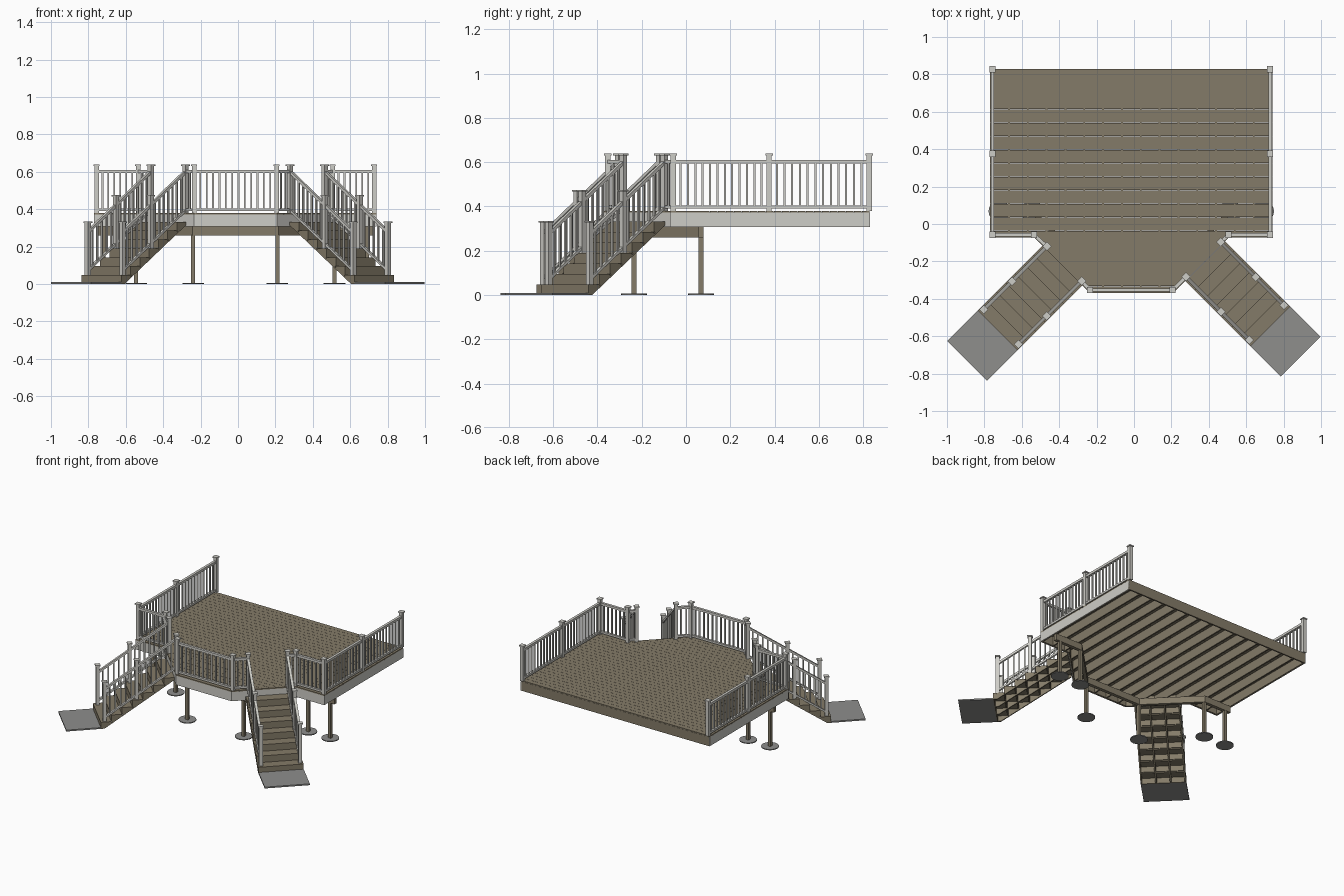
import bpy, bmesh, math
from mathutils import Vector as V

cube = bpy.data.objects.get("Cube")
if cube:
    bpy.data.objects.remove(cube)


def material(name, rgb):
    m = bpy.data.materials.new(name)
    lin = [((c / 255 + 0.055) / 1.055) ** 2.4 for c in rgb] + [1.0]
    m.diffuse_color = lin
    m.use_nodes = True
    m.node_tree.nodes["Principled BSDF"].inputs["Base Color"].default_value = lin
    return m


WOOD = material("brown_wood", (132, 123, 104))
TRIM = material("pale_grey_trim", (206, 205, 199))
STONE = material("grey_concrete", (142, 142, 140))

parts = {}


def part(name, mat):
    """Mesh under construction for a named part."""
    if name not in parts:
        parts[name] = (bmesh.new(), mat)
    return parts[name][0]


def prism(bm, pts, vec):
    """Extrude a planar polygon along a vector."""
    a = [bm.verts.new(V(p)) for p in pts]
    b = [bm.verts.new(V(p) + V(vec)) for p in pts]
    bm.faces.new(a)
    bm.faces.new(b[::-1])
    n = len(a)
    for i in range(n):
        bm.faces.new((a[i], b[i], b[(i + 1) % n], a[(i + 1) % n]))


def bar(bm, p, q, w, h):
    """Bar with plumb ends; p and q lie on the middle of its underside."""
    p, q = V(p), V(q)
    side = V((p.y - q.y, q.x - p.x, 0)).normalized() * (w / 2)
    prism(bm, [p - side, q - side, q + side, p + side], (0, 0, h))


def upright(bm, x, y, z0, z1, w, d):
    """Square upright turned to horizontal direction d."""
    c, e = V((x, y, z0)), V((d[0], d[1], 0)).normalized() * (w / 2)
    bar(bm, c - e, c + e, w, z1 - z0)


def strip(bm, path, o0, o1, z0, z1):
    """Mitred band following a path, between two sideways offsets."""
    pts = [V(p) for p in path]

    def offset(o):
        out = []
        for i, p in enumerate(pts):
            dirs = []
            if i > 0:
                dirs.append((p - pts[i - 1]).normalized())
            if i < len(pts) - 1:
                dirs.append((pts[i + 1] - p).normalized())
            ns = [V((-d.y, d.x)) for d in dirs]
            n = sum(ns, V((0, 0))).normalized()
            out.append(p + n * (o / n.dot(ns[0])))
        return out
    a, b = offset(o0), offset(o1)
    for i in range(len(pts) - 1):
        quad = [a[i], a[i + 1], b[i + 1], b[i]]
        prism(bm, [(p.x, p.y, z0) for p in quad], (0, 0, z1 - z0))


# Main levels and deck outline
CX, TOP, BOARD, LOW = -0.0145, 0.38, 0.008, 0.306
HALF, BACK, SHOULDER, FRONT = 0.755, 0.83, -0.072, -0.37


def half_width(y):
    return HALF if y >= SHOULDER else 0.592 + y


outline = [(CX - HALF, BACK), (CX - HALF, SHOULDER), (CX - 0.52, SHOULDER), (CX - 0.222, FRONT),
           (CX + 0.222, FRONT), (CX + 0.52, SHOULDER), (CX + HALF, SHOULDER), (CX + HALF, BACK)]

# Deck boards run across, with narrow gaps
bm = part("deck_boards", WOOD)
for start, end, count in ((SHOULDER, BACK, 25), (FRONT, SHOULDER, 8)):
    step = (end - start) / count
    for i in range(count):
        y0, y1 = start + i * step, start + (i + 1) * step - 0.0012
        h0, h1 = half_width(y0), half_width(y1)
        prism(bm, [(CX - h0, y0, TOP), (CX + h0, y0, TOP), (CX + h1, y1, TOP), (CX - h1, y1, TOP)],
              (0, 0, -BOARD))

# Frame: pale fascia on three sides, wooden rim inside and at the back, joists
strip(part("fascia", TRIM), outline, 0, 0.005, LOW, TOP - BOARD)
strip(part("rim_boards", WOOD), outline, 0.005, 0.014, LOW, TOP - BOARD)
bar(part("rim_boards", WOOD), (CX - HALF, BACK - 0.005, LOW), (CX + HALF, BACK - 0.005, LOW), 0.01, TOP - BOARD - LOW)
for i in range(1, 15):
    x = -HALF + i * 2 * HALF / 15
    y = -0.06 if abs(x) > 0.52 else max(FRONT, abs(x) - 0.592) + 0.014
    bar(part("joists", WOOD), (CX + x, y, LOW), (CX + x, BACK - 0.01, LOW), 0.0096, TOP - BOARD - LOW)

# Bearing beam on posts with round footings
stand = [(-0.705, 0.068), (-0.53, 0.068), (-0.225, -0.235), (0.225, -0.235), (0.53, 0.068), (0.705, 0.068)]
beam = [(-0.745, 0.068)] + stand[1:5] + [(0.745, 0.068)]
strip(part("bearing_beam", WOOD), [(CX + x, y) for x, y in beam], -0.012, 0.012, 0.26, LOW)
for x, y in stand:
    upright(part("support_posts", WOOD), CX + x, y, 0.005, 0.262, 0.021, (1, 0))
    ring = [(CX + x + 0.058 * math.cos(a), y + 0.058 * math.sin(a), 0)
            for a in (k * math.tau / 24 for k in range(24))]
    prism(part("footings", STONE), ring, (0, 0, 0.006))


def rail_post(name, x, y, z0, z1, d):
    bm = part(name + "_posts", TRIM)
    upright(bm, x, y, z0, z1 - 0.008, 0.024, d)
    upright(bm, x, y, z1 - 0.008, z1, 0.034, d)


def rail_panel(name, p, q):
    """Top and bottom rail with balusters; p and q are points at walking level."""
    p, q = V(p), V(q)
    for lift, h in ((0.01, 0.014), (0.213, 0.017)):
        bar(part(name + "_rails", TRIM), p + V((0, 0, lift)), q + V((0, 0, lift)), 0.018, h)
    run = (q - p).to_2d().length
    n = max(2, round(run / 0.034))
    for i in range(1, n):
        c = p.lerp(q, i / n)
        upright(part(name + "_balusters", TRIM), c.x, c.y, c.z + 0.018, c.z + 0.217, 0.009, q.to_2d() - p.to_2d())


# Stairs: s is the side, (ox, oy) the middle of the opening between rail posts
R = math.sqrt(0.5)
RISE, RUN, STEPS, EDGE = TOP / 8, 0.07, 7, 0.015
stairs = {"left": (1, 0.371, -0.19), "right": (-1, -0.373, -0.212)}
gate = {}
for side, (s, ox, oy) in stairs.items():
    def at(d, t, z):
        """d runs outward from the opening, t towards the outer side."""
        return V((ox + s * R * (d + t), oy - R * d + R * t, z))

    def slab(bm, d0, d1, z0, z1, hw=0.15):
        prism(bm, [at(d0, -hw, z0), at(d1, -hw, z0), at(d1, hw, z0), at(d0, hw, z0)], (0, 0, z1 - z0))

    name = side + "_stair"
    saw = [(EDGE, TOP - RISE - 0.007)]
    for k in range(1, STEPS + 1):
        z, d = TOP - RISE * k, EDGE + RUN * k
        slab(part(name + "_treads", WOOD), d - RUN, d, z - 0.007, z)
        slab(part(name + "_risers", WOOD), d - 0.006, d, max(0, z - RISE), z - 0.007)
        saw.append((d - 0.006, z - 0.007))
        if k < STEPS:
            saw.append((d - 0.006, z - RISE - 0.007))
    saw += [(EDGE + STEPS * RUN - 0.006, 0), (EDGE + 0.465, 0), (EDGE, 0.314)]
    for t in (-0.145, -0.048, 0.048, 0.145):
        prism(part(name + "_stringers", WOOD), [at(d, t - 0.0048, z) for d, z in saw],
              at(0, 0.0096, 0) - at(0, 0, 0))
    slab(part(name + "_landing_pad", STONE), EDGE + STEPS * RUN, 0.735, 0, 0.01)

    # Sloping handrails on both sides
    slope = RISE / RUN
    out = at(1, 0, 0) - at(0, 0, 0)
    for t in (-0.131, 0.131):
        top, mid, low = [at(d, t, TOP - slope * d) for d in (0, 0.264, 0.477)]
        rail_post(name + "_rail", mid.x, mid.y, TOP - 4 * RISE, 0.475, out)
        rail_post(name + "_rail", low.x, low.y, TOP - 7 * RISE, 0.335, out)
        rail_panel(name + "_rail", top, mid)
        rail_panel(name + "_rail", mid, low)
        gate[side, t] = top

# Level railings round the deck, open at the back and at both stairs
POST_TOP = 0.638
front = []
for side, s in (("left", 1), ("right", -1)):
    run = [V((CX + s * x, y, TOP)) for x, y in ((0.742, 0.828), (0.742, 0.375), (0.742, -0.058), (0.52, -0.058))]
    run.append(gate[side, 0.131])
    corner = V((CX + s * 0.2205, -0.353, TOP))
    front.append(corner)
    for i, p in enumerate(run):
        rail_post("deck_rail", p.x, p.y, TOP, POST_TOP, (1, 0) if i < 4 else (1, 1))
    for p, q in zip(run, run[1:]):
        rail_panel("deck_rail", p, q)
    inner = gate[side, -0.131]
    rail_post("deck_rail", inner.x, inner.y, TOP, POST_TOP, (1, 1))
    rail_post("deck_rail", corner.x, corner.y, TOP, POST_TOP, (1, 0))
    rail_panel("deck_rail", inner, corner)
rail_panel("deck_rail", front[1], front[0])

# Turn every collected part into an object
for name, (bm, mat) in parts.items():
    bmesh.ops.recalc_face_normals(bm, faces=bm.faces)
    mesh = bpy.data.meshes.new(name)
    bm.to_mesh(mesh)
    bm.free()
    mesh.materials.append(mat)
    bpy.context.scene.collection.objects.link(bpy.data.objects.new(name, mesh))
